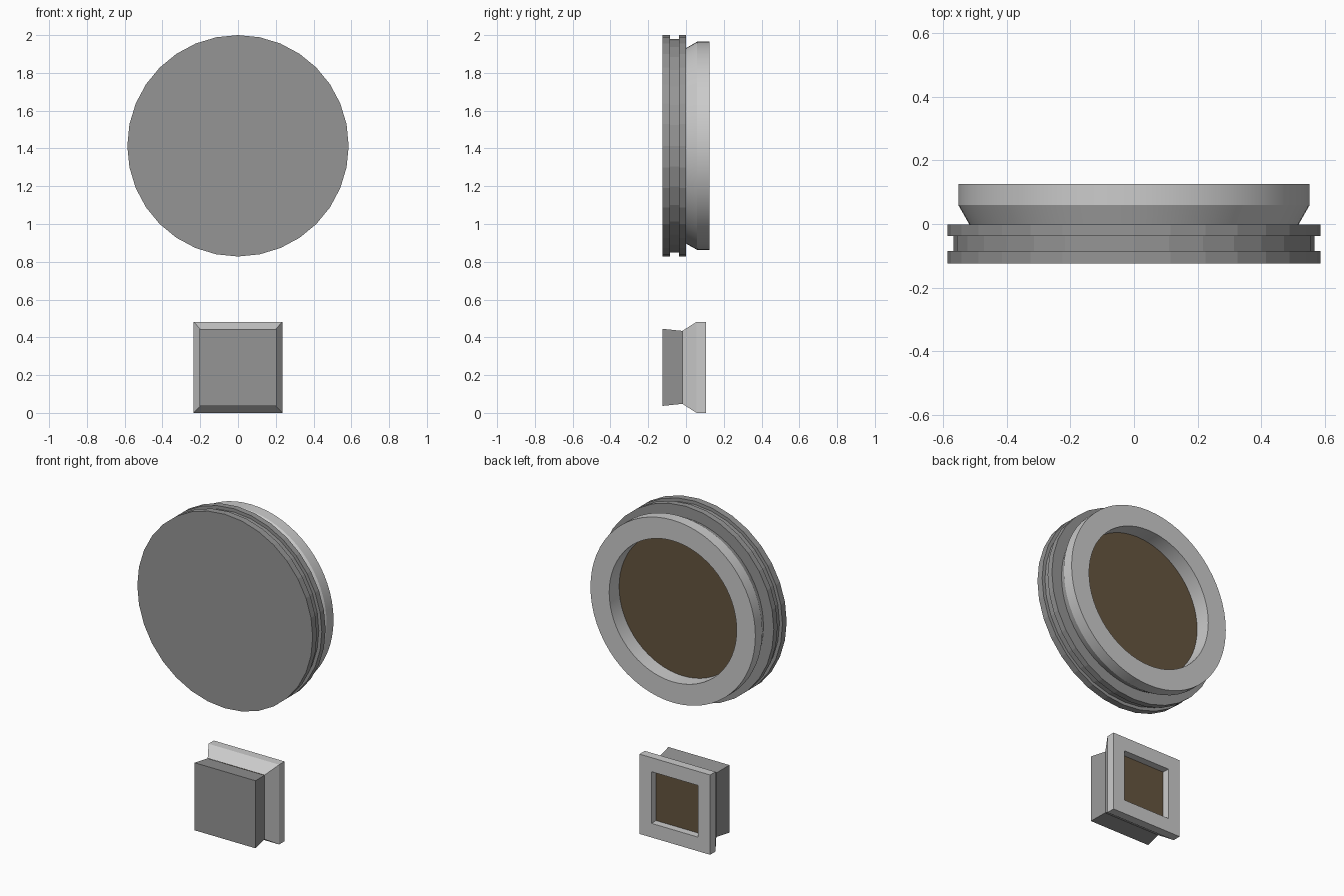
import bpy, math

if "Cube" in bpy.data.objects:
    bpy.data.objects.remove(bpy.data.objects["Cube"])


def material(name, rgb):
    m = bpy.data.materials.new(name)
    m.diffuse_color = (*rgb, 1)
    m.use_nodes = True
    m.node_tree.nodes["Principled BSDF"].inputs["Base Color"].default_value = m.diffuse_color
    return m


DARK = material("dark_grey", (0.3, 0.3, 0.3))
BROWN = material("brown", (0.13, 0.09, 0.05))


def loft(name, n, cz, sections, mat=None, first=False, last=False, smooth=False):
    """Join n-sided loops along y; each section is (y, half_x, half_z)."""
    turn, k = (math.pi / 4, math.sqrt(2)) if n == 4 else (0, 1)
    verts, faces = [], []
    for y, hx, hz in sections:
        for i in range(n):
            a = turn + 2 * math.pi * i / n
            verts.append((hx * k * math.cos(a), y, cz + hz * k * math.sin(a)))
    for s in range(len(sections) - 1):
        for i in range(n):
            j, a, b = (i + 1) % n, s * n, (s + 1) * n
            faces.append((a + i, b + i, b + j, a + j))
    if first:
        faces.append(tuple(range(n)))
    if last:
        end = (len(sections) - 1) * n
        faces.append(tuple(reversed(range(end, end + n))))
    me = bpy.data.meshes.new(name)
    me.from_pydata(verts, [], faces)
    ob = bpy.data.objects.new(name, me)
    bpy.context.collection.objects.link(ob)
    if mat:
        me.materials.append(mat)
    if smooth:
        bpy.context.view_layer.objects.active = ob
        ob.select_set(True)
        bpy.ops.object.shade_smooth_by_angle(angle=math.radians(25))
        ob.select_set(False)
    return ob


def round_profile(points):
    return [(y, r, r) for y, r in points]


CZ = 1.414   # round piece centre height
SZ = 0.241   # square piece centre height

# Round piece: grooved disc, flared ring, recessed panel
loft("round_disc", 32, CZ, round_profile([
    (-0.124, 0.586), (-0.084, 0.586), (-0.084, 0.566),
    (-0.037, 0.566), (-0.037, 0.586), (-0.001, 0.586)]),
    DARK, first=True, last=True)
loft("round_ring", 64, CZ, round_profile([
    (-0.001, 0.517), (0.059, 0.551), (0.125, 0.551),
    (0.125, 0.426), (0.03, 0.426)]), smooth=True)
loft("round_panel", 64, CZ, round_profile([(0.03, 0.426)]), BROWN, last=True)

# Square piece: tapered block, flared frame, recessed panel
loft("square_block", 4, SZ, [(-0.124, 0.204, 0.204), (-0.018, 0.19, 0.193)],
     DARK, first=True, last=True)
loft("square_frame", 4, SZ, [
    (-0.018, 0.19, 0.194), (0.056, 0.236, 0.241), (0.107, 0.236, 0.241),
    (0.107, 0.156, 0.156), (0.063, 0.156, 0.156)])
loft("square_panel", 4, SZ, [(0.063, 0.156, 0.156)], BROWN, last=True)
